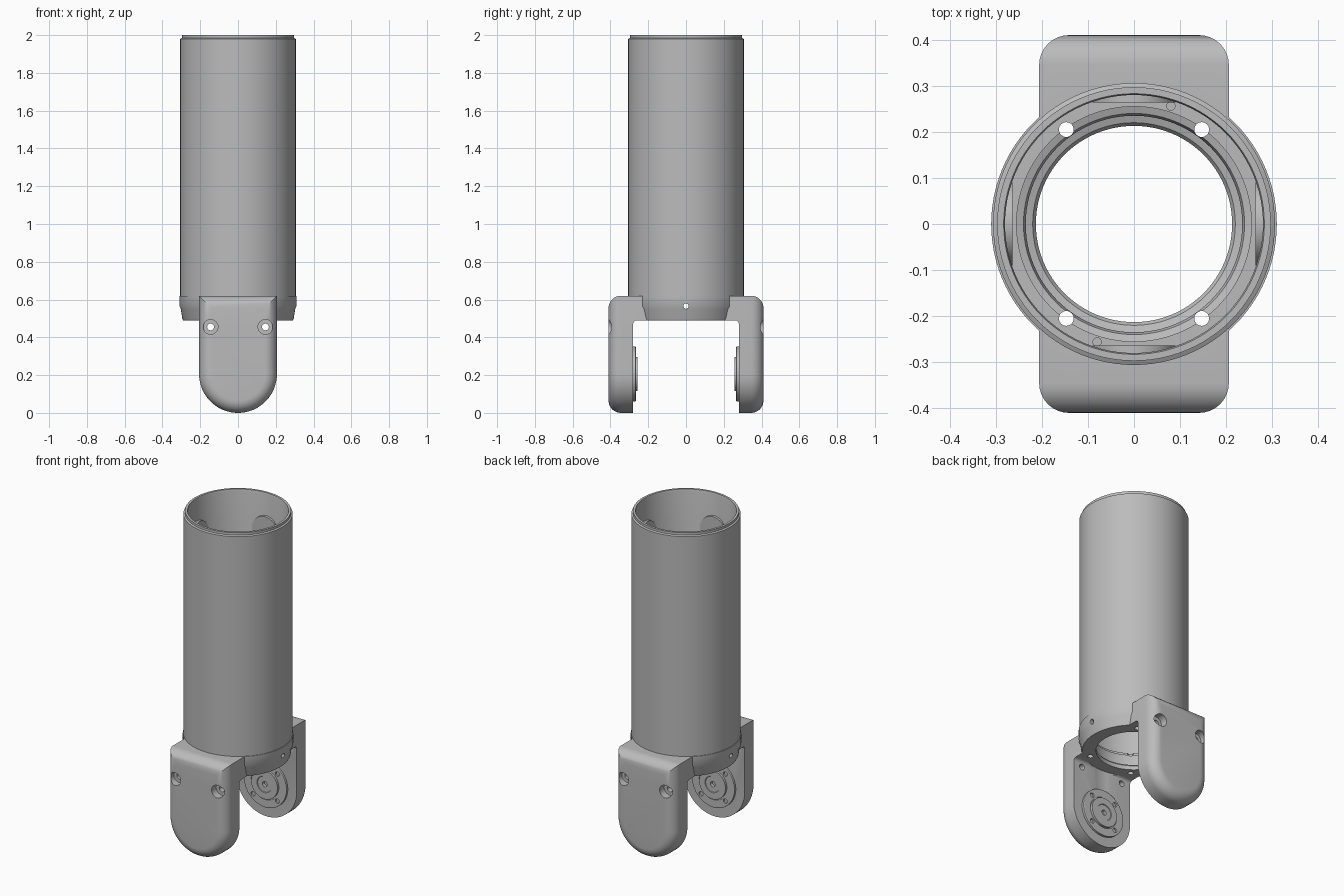
import bpy, bmesh, math
from mathutils import Matrix, Vector

cube = bpy.data.objects.get("Cube")
if cube:
    bpy.data.objects.remove(cube, do_unlink=True)

grey = bpy.data.materials.new("machined grey")
grey.use_nodes = True
colour = (0.5, 0.5, 0.5, 1)
grey.diffuse_color = colour
grey.node_tree.nodes["Principled BSDF"].inputs["Base Color"].default_value = colour


def make(name, bm):
    bmesh.ops.recalc_face_normals(bm, faces=bm.faces)
    mesh = bpy.data.meshes.new(name)
    bm.to_mesh(mesh)
    bm.free()
    mesh.materials.append(grey)
    obj = bpy.data.objects.new(name, mesh)
    bpy.context.collection.objects.link(obj)
    return obj


def lathe(name, profile, matrix=Matrix(), segments=96):
    """Spin a closed (radius, height) profile around the local z axis."""
    bm = bmesh.new()
    rings = []
    for i in range(segments):
        a = math.tau * i / segments
        rings.append([bm.verts.new(matrix @ Vector((r * math.cos(a), r * math.sin(a), h)))
                      for r, h in profile])
    n = len(profile)
    for i in range(segments):
        p, q = rings[i], rings[(i + 1) % segments]
        for j in range(n):
            k = (j + 1) % n
            bm.faces.new((p[j], q[j], q[k], p[k]))
    return make(name, bm)


def rod(name, start, end, radius, segments=32):
    """Solid cylinder between two points."""
    start, end = Vector(start), Vector(end)
    axis = end - start
    turn = axis.to_track_quat('Z', 'Y').to_matrix().to_4x4()
    bm = bmesh.new()
    bmesh.ops.create_cone(bm, cap_ends=True, segments=segments, radius1=radius,
                          radius2=radius, depth=axis.length,
                          matrix=Matrix.Translation((start + end) / 2) @ turn)
    return make(name, bm)


def finish(obj, cutters=(), mirror=False):
    """Cut, mirror front to back, then smooth shallow edges."""
    for c in cutters:
        c.hide_render = True
        m = obj.modifiers.new("cut", 'BOOLEAN')
        m.operation, m.solver, m.object = 'DIFFERENCE', 'EXACT', c
    if mirror:
        m = obj.modifiers.new("mirror", 'MIRROR')
        m.use_axis = (False, True, False)
        m.use_mirror_merge = False
    bpy.context.view_layer.update()
    ev = obj.evaluated_get(bpy.context.evaluated_depsgraph_get())
    mesh = bpy.data.meshes.new_from_object(ev)
    obj.modifiers.clear()
    obj.data = mesh
    for c in cutters:
        bpy.data.objects.remove(c, do_unlink=True)
    bpy.ops.object.select_all(action='DESELECT')
    obj.select_set(True)
    bpy.context.view_layer.objects.active = obj
    bpy.ops.object.shade_smooth_by_angle(angle=math.radians(30))


# Long tube with a stepped lip at the top
finish(lathe("tube", [(0.28, 0.61), (0.306, 0.61), (0.306, 1.98), (0.297, 1.985),
                      (0.297, 2.0), (0.283, 2.0), (0.28, 1.99)]))

# Round pads on the inside of the tube
for i in range(4):
    a = i * math.pi / 2
    d = Vector((math.cos(a), math.sin(a), 0))
    up = Vector((0, 0, 1.77))
    finish(rod("inner_pad", d * 0.264 + up, d * 0.29 + up, 0.09, 48))

# Base ring with a stepped bore, side holes and vertical screw holes
ring = lathe("base_ring", [(0.213, 0.49), (0.29, 0.49), (0.295, 0.5), (0.303, 0.55),
                           (0.31, 0.565), (0.31, 0.62), (0.255, 0.62), (0.255, 0.605),
                           (0.24, 0.6), (0.235, 0.585), (0.235, 0.53), (0.22, 0.525),
                           (0.213, 0.515)])
holes = [rod("side_hole", (-0.5, 0, 0.565), (0.5, 0, 0.565), 0.014)]
holes += [rod("screw_hole", (sx * 0.147, sy * 0.205, 0.4), (sx * 0.147, sy * 0.205, 0.7), 0.016)
          for sx in (-1, 1) for sy in (-1, 1)]
holes += [rod("pin_hole", (s * 0.08, s * 0.256, 0.6), (s * 0.08, s * 0.256, 0.7), 0.009)
          for s in (-1, 1)]
finish(ring, holes)


# Fork arms: straight top, half-round bottom, rounded outer edge
HALF, TOP, OUTER, ROUND = 0.206, 0.62, 0.41, 0.065


def arm_outline(inset):
    r = HALF - inset
    pts = [(r, TOP - inset), (-r, TOP - inset)]
    for i in range(33):
        a = math.pi + math.pi * i / 32
        pts.append((r * math.cos(a), HALF + r * math.sin(a)))
    return pts


bm = bmesh.new()
sections = [(0, 0.2)]
for i in range(9):
    a = math.pi / 2 * i / 8
    sections.append((ROUND * (1 - math.cos(a)), OUTER - ROUND + ROUND * math.sin(a)))
loops = [[bm.verts.new((x, -y, z)) for x, z in arm_outline(inset)] for inset, y in sections]
for p, q in zip(loops, loops[1:]):
    for j in range(len(p)):
        k = (j + 1) % len(p)
        bm.faces.new((p[j], p[k], q[k], q[j]))
bm.faces.new(loops[0])
bm.faces.new(loops[-1])
arms = make("fork_arms", bm)

# Opening between the arms, with a filleted upper corner
bm = bmesh.new()
bmesh.ops.create_cube(bm, size=1, matrix=Matrix.Translation((0, 0, 0.09))
                      @ Matrix.Diagonal((1, 0.56, 0.8, 1)))
edges = [e for e in bm.edges if abs(e.verts[0].co.x - e.verts[1].co.x) > 0.5]
bmesh.ops.bevel(bm, geom=edges, offset=0.02, segments=4, affect='EDGES', profile=0.5)
cuts = [make("opening", bm), rod("bore", (0, 0, 0.3), (0, 0, 0.8), 0.285, 96)]

# Counterbored screw holes through the upper arm corners, small inner holes
for s in (-1, 1):
    x = s * 0.145
    cuts.append(rod("through_hole", (x, -0.5, 0.455), (x, -0.2, 0.455), 0.018))
    cuts.append(rod("counterbore", (x, -0.5, 0.455), (x, -0.365, 0.455), 0.039))
finish(arms, cuts, mirror=True)

# Stepped pivot discs on the inner arm faces
facing = Matrix.Translation((0, -0.285, HALF)) @ Matrix.Rotation(-math.pi / 2, 4, 'X')
disc = lathe("pivot_discs", [(0.016, 0), (0.145, 0), (0.145, 0.018), (0.142, 0.02),
                             (0.096, 0.02), (0.096, 0.014), (0.09, 0.014), (0.09, 0.028),
                             (0.05, 0.028), (0.048, 0.024), (0.016, 0.024)], facing, 64)
cuts = []
for i in range(4):
    a = math.pi / 4 + i * math.pi / 2
    x, z = 0.118 * math.cos(a), HALF + 0.118 * math.sin(a)
    cuts.append(rod("disc_screw_hole", (x, -0.275, z), (x, -0.2, z), 0.014, 20))
finish(disc, cuts, mirror=True)
